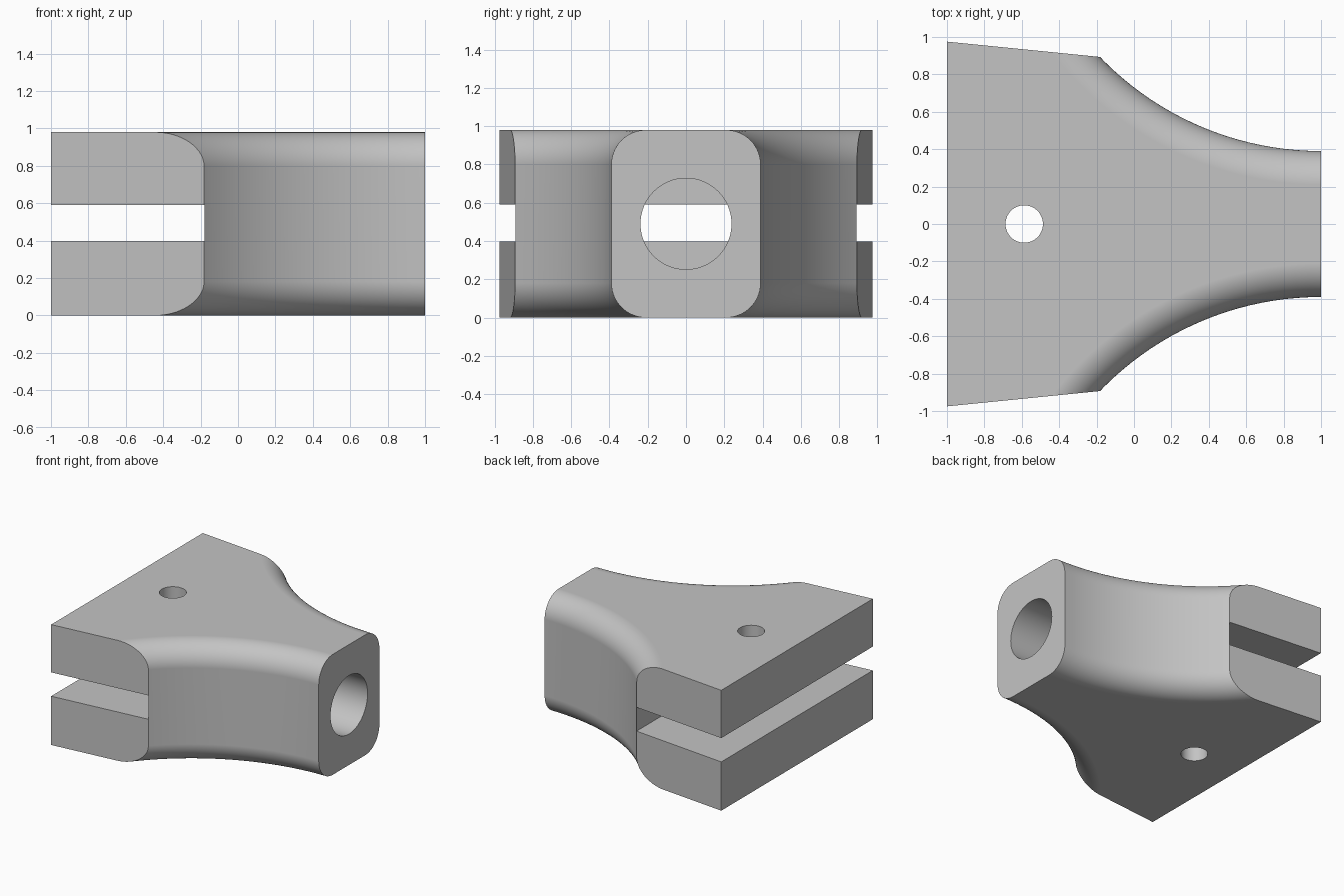
import bpy, bmesh, math
from mathutils import Matrix, Vector

cube = bpy.data.objects.get("Cube")
if cube:
    bpy.data.objects.remove(cube, do_unlink=True)

HEIGHT = 0.98
MID = HEIGHT / 2
SHOULDER = -0.18      # where the fork meets the curved neck
ARC = 1.64            # radius of the concave sides
FILLET = 0.18
ARC_Y = 0.39 + ARC

grey = bpy.data.materials.new("plain grey")
grey.use_nodes = True
grey.diffuse_color = (0.55, 0.55, 0.55, 1)
grey.node_tree.nodes["Principled BSDF"].inputs["Base Color"].default_value = grey.diffuse_color


def make_object(name, bm):
    bmesh.ops.recalc_face_normals(bm, faces=bm.faces[:])
    mesh = bpy.data.meshes.new(name)
    bm.to_mesh(mesh)
    bm.free()
    mesh.materials.append(grey)
    obj = bpy.data.objects.new(name, mesh)
    bpy.context.collection.objects.link(obj)
    return obj


def cylinder(name, radius, length, matrix, segments=64):
    bm = bmesh.new()
    bmesh.ops.create_cone(bm, cap_ends=True, segments=segments, radius1=radius,
                          radius2=radius, depth=length, matrix=matrix)
    return make_object(name, bm)


def scoop(name, side):
    """Turned cutter: a straight drum that flares at both ends to leave fillets."""
    steps = 14
    profile = [(0, -0.05), (ARC + FILLET, -0.05)]
    quarter = []
    for i in range(steps + 1):
        a = math.pi / 2 * i / steps
        quarter.append((ARC + FILLET * (1 - math.sin(a)), FILLET * (1 - math.cos(a))))
    profile += quarter
    profile += [(r, HEIGHT - z) for r, z in reversed(quarter)]
    profile += [(ARC + FILLET, HEIGHT + 0.05), (0, HEIGHT + 0.05)]
    bm = bmesh.new()
    verts = [bm.verts.new((0, -r, z)) for r, z in profile]
    edges = [bm.edges.new(pair) for pair in zip(verts, verts[1:])]
    bmesh.ops.spin(bm, geom=verts + edges, cent=(0, 0, 0), axis=(0, 0, 1),
                   angle=math.tau, steps=160, use_duplicate=False)
    bmesh.ops.remove_doubles(bm, verts=bm.verts[:], dist=0.0001)
    bmesh.ops.translate(bm, verts=bm.verts[:], vec=(1, side * ARC_Y, 0))
    return make_object(name, bm)


# Tapered block that the whole bracket is cut from
half = [(-1, 0.975), (SHOULDER, 0.893), (1, 0.775)]
outline = [(x, -y) for x, y in half] + half[::-1]
bm = bmesh.new()
base = bm.faces.new([bm.verts.new((x, y, 0)) for x, y in outline])
grown = bmesh.ops.extrude_face_region(bm, geom=[base])["geom"]
bmesh.ops.translate(bm, vec=(0, 0, HEIGHT),
                    verts=[g for g in grown if isinstance(g, bmesh.types.BMVert)])
bracket = make_object("fork_bracket", bm)

# Cutters: concave sides, shaft bore, fork slot and pin hole
bore_end = SHOULDER - 0.002
bore_length = 1.1 - bore_end
cutters = [scoop("left_scoop", 1), scoop("right_scoop", -1)]
cutters.append(cylinder("shaft_bore", 0.238, bore_length,
                        Matrix.Translation((bore_end + bore_length / 2, 0, MID))
                        @ Matrix.Rotation(math.pi / 2, 4, "Y")))
bm = bmesh.new()
slot_width = SHOULDER + 1.2
bmesh.ops.create_cube(bm, size=1, matrix=Matrix.Translation((SHOULDER - slot_width / 2, 0, 0.494))
                      @ Matrix.Diagonal(Vector((slot_width, 2.4, 0.194, 1))))
cutters.append(make_object("fork_slot", bm))
cutters.append(cylinder("pin_hole", 0.1, 1.4, Matrix.Translation((-0.587, 0, MID))))

bpy.context.view_layer.objects.active = bracket
bracket.select_set(True)
for cutter in cutters:
    cutter.hide_render = True
    mod = bracket.modifiers.new(cutter.name, "BOOLEAN")
    mod.operation = "DIFFERENCE"
    mod.solver = "EXACT"
    mod.object = cutter
    bpy.ops.object.modifier_apply(modifier=mod.name)
    bpy.data.objects.remove(cutter, do_unlink=True)

# Smooth curves with crisp edges and level flats
bpy.ops.object.shade_smooth_by_angle(angle=math.radians(30))
weighted = bracket.modifiers.new("level_flats", "WEIGHTED_NORMAL")
weighted.keep_sharp = True
